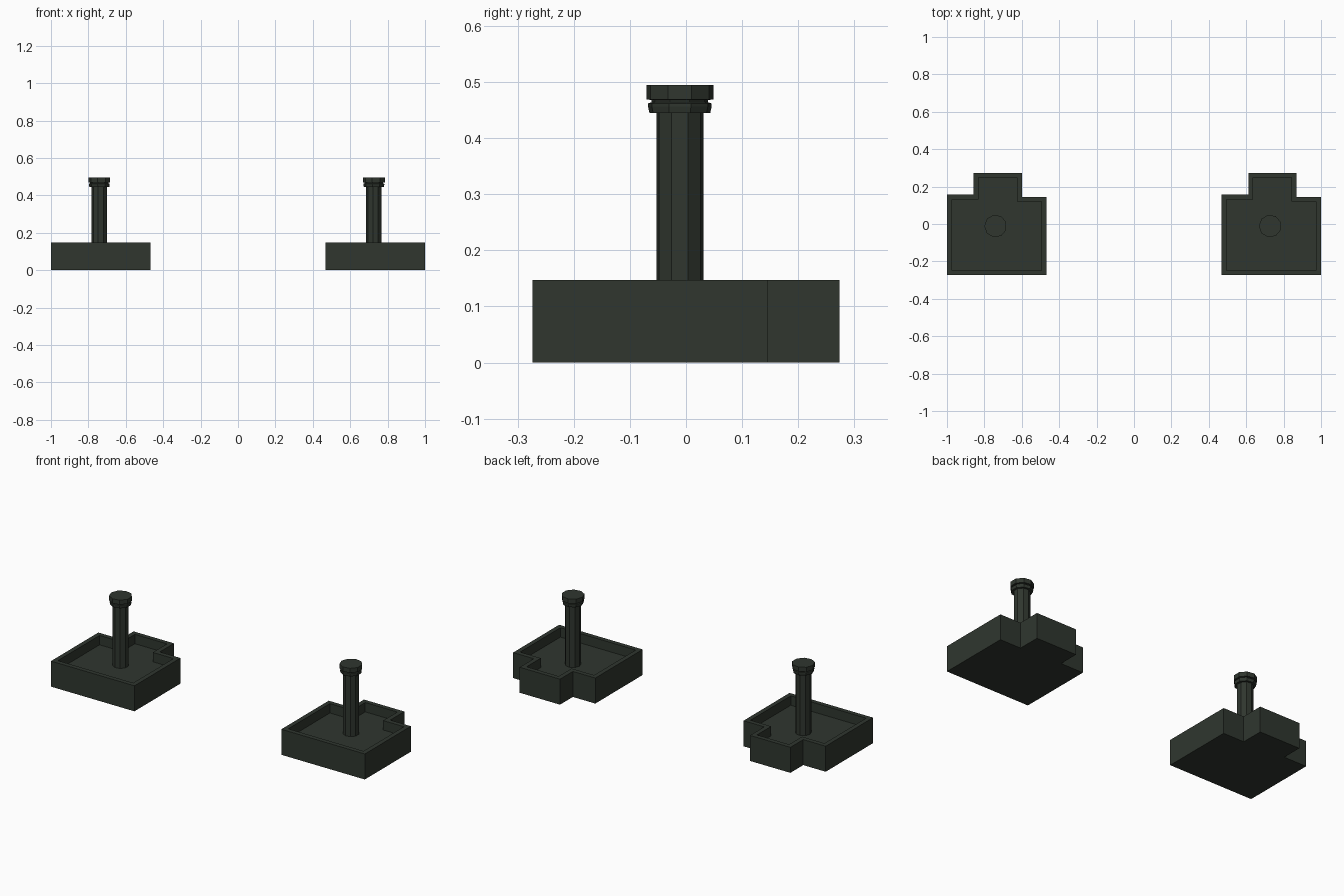
import bpy, bmesh, math
from mathutils import Vector

if "Cube" in bpy.data.objects:
    bpy.data.objects.remove(bpy.data.objects["Cube"])

green = bpy.data.materials.new("dark green grey")
green.diffuse_color = (0.029, 0.037, 0.028, 1)
green.use_nodes = True
green.node_tree.nodes["Principled BSDF"].inputs["Base Color"].default_value = green.diffuse_color

FLOOR, RIM, WALL = 0.093, 0.147, 0.026
SHIFT = 1.468          # distance between the two identical units


def add_object(name, bm, x):
    bmesh.ops.recalc_face_normals(bm, faces=bm.faces)
    mesh = bpy.data.meshes.new(name)
    bm.to_mesh(mesh)
    bm.free()
    mesh.materials.append(green)
    obj = bpy.data.objects.new(name, mesh)
    obj.location.x = x
    bpy.context.collection.objects.link(obj)


def tray(name, x):
    # Stepped outline raised to a block, then the top is inset and sunk
    outline = [(-1, -0.274), (-0.468, -0.274), (-0.468, 0.145), (-0.6, 0.145),
               (-0.6, 0.274), (-0.857, 0.274), (-0.857, 0.157), (-1, 0.157)]
    bm = bmesh.new()
    base = bm.faces.new([bm.verts.new((px, py, 0)) for px, py in outline])
    ext = bmesh.ops.extrude_face_region(bm, geom=[base], use_keep_orig=True)["geom"]
    bmesh.ops.translate(bm, vec=(0, 0, RIM),
                        verts=[g for g in ext if isinstance(g, bmesh.types.BMVert)])
    bmesh.ops.recalc_face_normals(bm, faces=bm.faces)
    top = max(bm.faces, key=lambda f: f.calc_center_median().z)
    bmesh.ops.inset_region(bm, faces=[top], thickness=WALL, use_even_offset=True)
    sunk = bmesh.ops.extrude_discrete_faces(bm, faces=[top])["faces"][0]
    bmesh.ops.translate(bm, vec=Vector((0, 0, FLOOR - RIM)), verts=sunk.verts)
    add_object(name, bm, x)


def post(name, x, profile, sides=9):
    # Nine-sided turned shape from (radius, height) pairs, flat side to +x
    bm = bmesh.new()
    rings = []
    for r, z in profile:
        angles = [math.tau * (i + 0.5) / sides for i in range(sides)]
        rings.append([bm.verts.new((-0.74 + r * math.cos(a),
                                    -0.011 + r * math.sin(a), z)) for a in angles])
    for lo, hi in zip(rings, rings[1:]):
        for i in range(sides):
            j = (i + 1) % sides
            bm.faces.new((lo[i], lo[j], hi[j], hi[i]))
    bm.faces.new(rings[0][::-1])
    bm.faces.new(rings[-1])
    add_object(name, bm, x)


for side, x in (("left", 0), ("right", SHIFT)):
    tray(side + "_tray", x)
    # Shaft, collar and cap
    post(side + "_post", x, [
        (0.0425, FLOOR), (0.0425, 0.445), (0.055, 0.445), (0.0575, 0.456),
        (0.0575, 0.462), (0.051, 0.464), (0.051, 0.468), (0.0605, 0.469),
        (0.0605, 0.495)])
